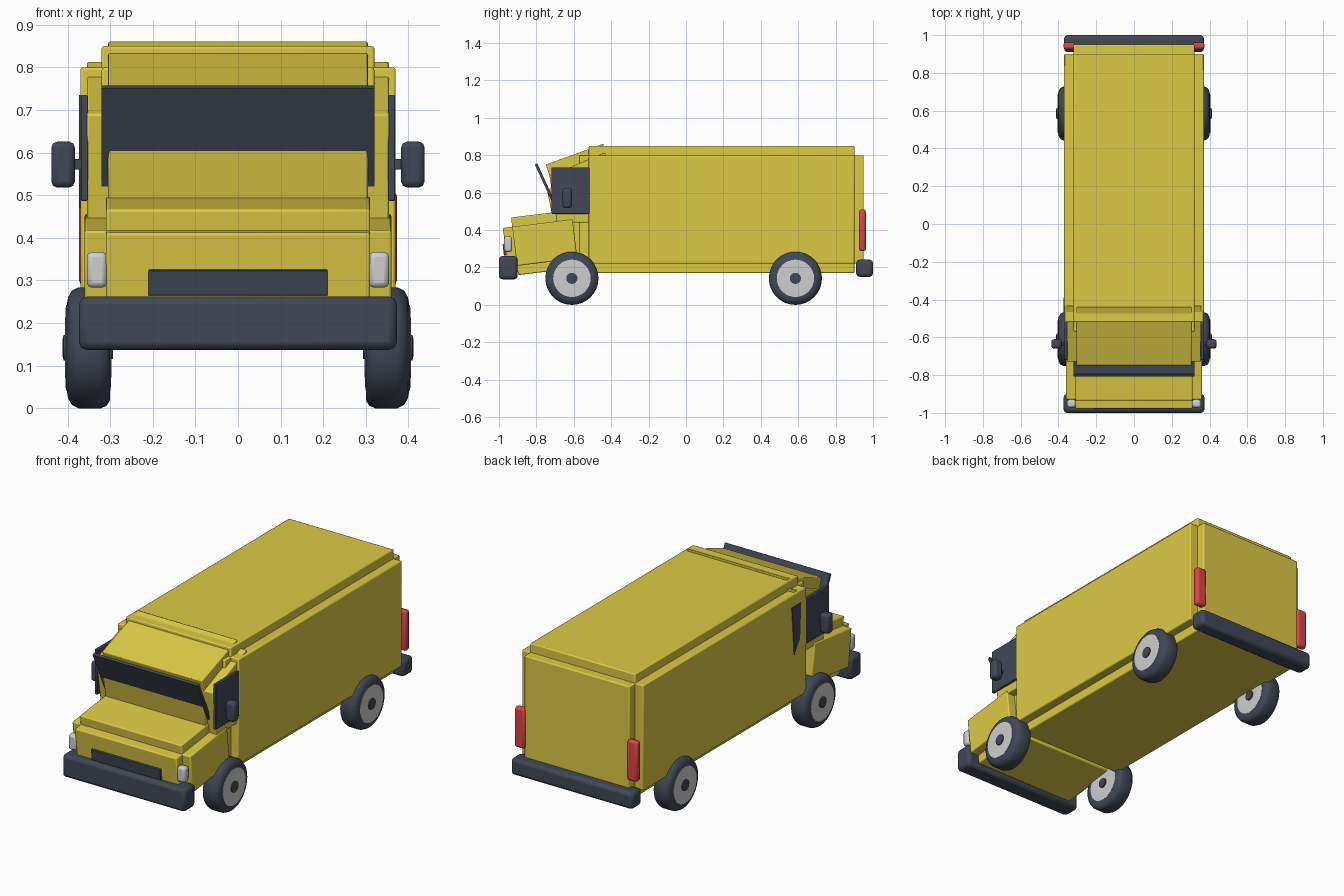
import bpy, bmesh, math
from mathutils import Matrix, Vector

cube = bpy.data.objects.get("Cube")
if cube:
    bpy.data.objects.remove(cube)


def material(name, r, g, b):
    m = bpy.data.materials.new(name)
    m.use_nodes = True
    m.diffuse_color = (r, g, b, 1)
    bsdf = next(n for n in m.node_tree.nodes if n.type == 'BSDF_PRINCIPLED')
    bsdf.inputs["Base Color"].default_value = (r, g, b, 1)
    return m


yellow = material("yellow paint", 0.72, 0.59, 0.06)
dark = material("dark slate", 0.052, 0.063, 0.09)
red = material("red lens", 0.72, 0.06, 0.06)
silver = material("light grey", 0.62, 0.62, 0.62)


def finish(name, bm, mat, bevel=0.0, segments=2):
    bmesh.ops.recalc_face_normals(bm, faces=bm.faces)
    me = bpy.data.meshes.new(name)
    bm.to_mesh(me)
    bm.free()
    me.materials.append(mat)
    ob = bpy.data.objects.new(name, me)
    bpy.context.collection.objects.link(ob)
    if bevel:
        mod = ob.modifiers.new("soft edges", 'BEVEL')
        mod.width = bevel
        mod.segments = segments
    bpy.ops.object.select_all(action='DESELECT')
    ob.select_set(True)
    bpy.context.view_layer.objects.active = ob
    bpy.ops.object.shade_smooth_by_angle(angle=math.radians(40))
    return ob


def add_box(bm, size):
    bmesh.ops.create_cube(bm, size=1, matrix=Matrix.Diagonal((*size, 1)))


def box(name, lo, hi, mat, bevel=0.01):
    """Soft-edged box between two opposite corners."""
    lo, hi = Vector(lo), Vector(hi)
    bm = bmesh.new()
    add_box(bm, hi - lo)
    ob = finish(name, bm, mat, bevel)
    ob.location = (lo + hi) / 2
    return ob


def stepped_box(name, center, size, step, tilt=0):
    """Box whose every edge is cut back into a rebate."""
    bm = bmesh.new()
    for axis in range(3):
        add_box(bm, [s if i == axis else s - 2 * step for i, s in enumerate(size)])
    ob = finish(name, bm, yellow, 0.006)
    ob.location = center
    ob.rotation_euler.x = math.radians(tilt)
    return ob


def slab(name, outline, x0, x1, mat, bevel=0.0):
    """Side outline (y, z) extruded from x0 to x1."""
    bm = bmesh.new()
    face = bm.faces.new([bm.verts.new((x0, y, z)) for y, z in outline])
    ext = bmesh.ops.extrude_face_region(bm, geom=[face])
    moved = [v for v in ext["geom"] if isinstance(v, bmesh.types.BMVert)]
    bmesh.ops.translate(bm, verts=moved, vec=(x1 - x0, 0, 0))
    return finish(name, bm, mat, bevel)


def lathe(name, profile, location, side, mat, steps=32):
    """Closed (x, radius) profile turned around the wheel axle."""
    bm = bmesh.new()
    vs = [bm.verts.new((side * x, 0, r)) for x, r in profile]
    es = [bm.edges.new((vs[i], vs[(i + 1) % len(vs)])) for i in range(len(vs))]
    bmesh.ops.spin(bm, geom=vs + es, cent=(0, 0, 0), axis=(1, 0, 0),
                   angle=math.tau, steps=steps, use_duplicate=False)
    bmesh.ops.remove_doubles(bm, verts=bm.verts, dist=0.0001)
    ob = finish(name, bm, mat)
    ob.location = location
    return ob


# Cargo body and tilted hood
stepped_box("cargo_body", (0, 0.19, 0.51), (0.74, 1.52, 0.68), 0.05)
stepped_box("hood", (0, -0.755, 0.333), (0.72, 0.425, 0.31), 0.05, 7)

# Cab: centre section with roof visor, and wider shoulders
slab("cab_centre", [(-.75, .75), (-.712, .64), (-.742, .608), (-.71, .45),
                    (-.45, .45), (-.44, .862)], -0.305, 0.305, yellow, 0.005)
slab("cab_shoulders", [(-.73, .69), (-.69, .44), (-.45, .44), (-.43, .815)],
     -0.355, 0.355, yellow, 0.005)

# Forward-leaning windscreen
slab("windscreen", [(-.808, .75), (-.795, .757), (-.662, .465), (-.675, .46)],
     -0.32, 0.32, dark)

# Bumpers and grille
box("front_bumper", (-.373, -1, .137), (.373, -.9, .262), dark, 0.018)
box("rear_bumper", (-.37, .91, .15), (.37, 1, .242), dark, 0.018)
grille = box("grille", (-.21, -.977, .265), (.21, -.96, .325), dark, 0.002)
grille.rotation_euler.x = math.radians(7)

# Wheel cross-sections
tyre = [(.30, .09), (.30, .122), (.308, .136), (.322, .142), (.374, .142),
        (.39, .134), (.399, .118), (.402, .1), (.395, .09)]
rim = [(.303, 0), (.297, .06), (.299, .1), (.404, .1), (.406, .06), (.401, 0)]
hub = [(.293, 0), (.293, .026), (.409, .03), (.412, .02), (.412, 0)]

for side, label in ((1, "left"), (-1, "right")):
    def pair(name, lo, hi, mat, bevel):
        xs = sorted((side * lo[0], side * hi[0]))
        box(f"{label}_{name}", (xs[0], *lo[1:]), (xs[1], *hi[1:]), mat, bevel)

    pair("side_window", (.352, -.72, .487), (.369, -.515, .735), dark, 0.003)
    pair("mirror", (.383, -.66, .518), (.438, -.61, .626), dark, 0.014)
    pair("mirror_stalk", (.36, -.642, .56), (.4, -.628, .585), dark, 0.003)
    pair("headlight", (.307, -.972, .283), (.355, -.93, .367), silver, 0.012)
    pair("tail_light", (.312, .925, .288), (.373, .962, .51), red, 0.012)
    for y, end in ((-.61, "front"), (.585, "rear")):
        spot = (0, y, .142)
        lathe(f"{end}_{label}_tyre", tyre, spot, side, dark)
        lathe(f"{end}_{label}_rim", rim, spot, side, silver)
        lathe(f"{end}_{label}_hub", hub, spot, side, dark, 16)

# Sliver of window showing through the body on one side
slab("right_quarter_window", [(-.39, .735), (-.47, .735), (-.46, .54), (-.41, .47)],
     -0.373, -0.367, dark)
